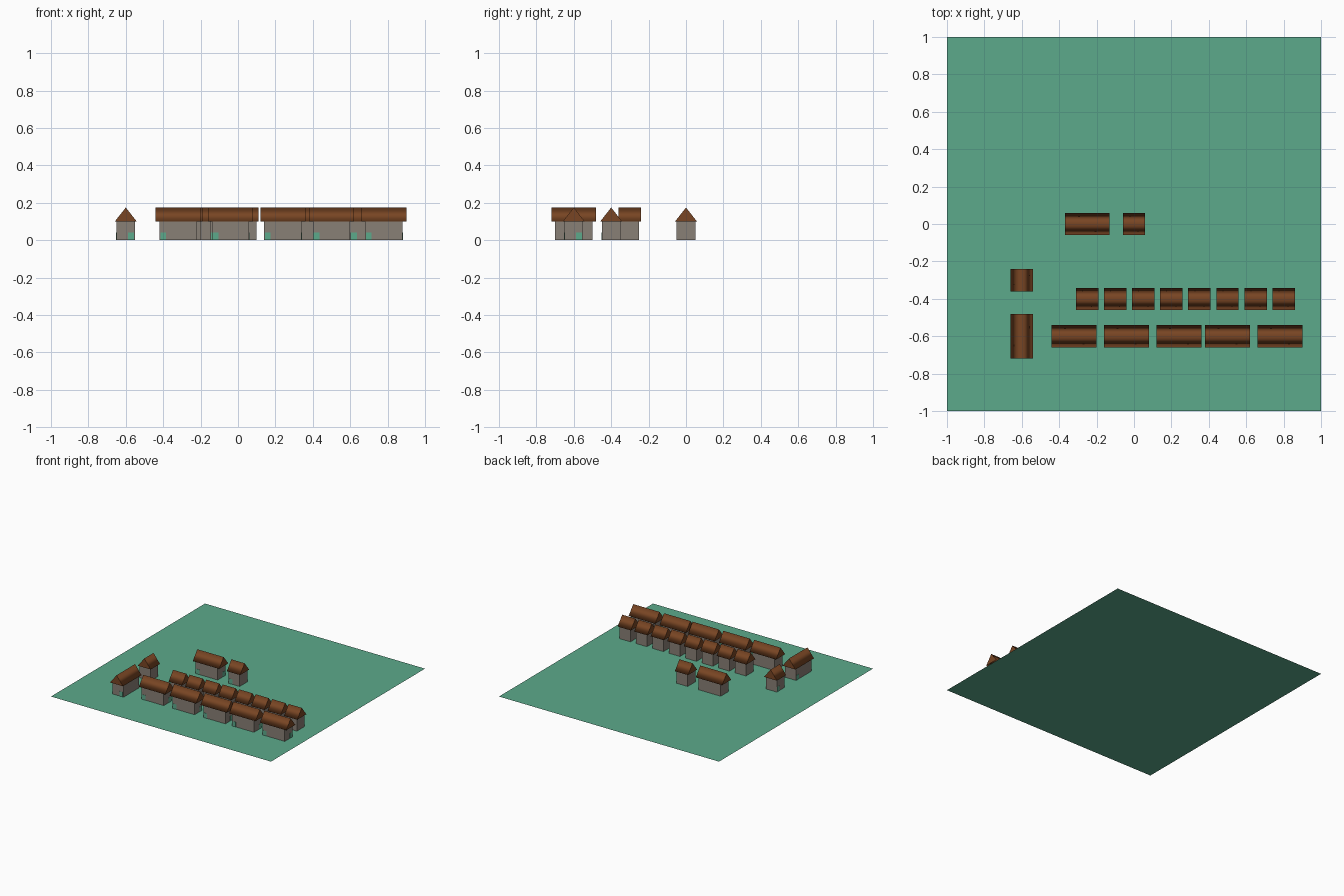
import bpy
import bmesh
import math
from mathutils import Matrix, Vector

if "Cube" in bpy.data.objects:
    bpy.data.objects.remove(bpy.data.objects["Cube"])


def material(name, rgb):
    m = bpy.data.materials.new(name)
    m.diffuse_color = (*rgb, 1.0)
    m.use_nodes = True
    m.node_tree.nodes["Principled BSDF"].inputs["Base Color"].default_value = m.diffuse_color
    return m


GREEN = material("grass_green", (0.107, 0.40, 0.26))
STONE = material("stone_grey", (0.25, 0.215, 0.182))
BROWN = material("roof_brown", (0.19, 0.06, 0.017))

WALL_H, ROOF_TOP = 0.10, 0.175


def finish(name, bm, mat, xform):
    bmesh.ops.recalc_face_normals(bm, faces=bm.faces)
    mesh = bpy.data.meshes.new(name)
    bm.to_mesh(mesh)
    bm.free()
    mesh.materials.append(mat)
    ob = bpy.data.objects.new(name, mesh)
    ob.matrix_world = xform
    bpy.context.collection.objects.link(ob)
    return ob


def box(name, size, centre, mat, xform):
    bm = bmesh.new()
    bmesh.ops.create_cube(bm, size=1.0)
    for v in bm.verts:
        v.co = Vector(a * b + c for a, b, c in zip(v.co, size, centre))
    return finish(name, bm, mat, xform)


def roof(name, length, xform):
    # triangular prism, softly shaded around the ridge, crisp at the gables
    bm = bmesh.new()
    profile = [(-0.059, WALL_H), (0.059, WALL_H), (0.0, ROOF_TOP)]
    gable = bm.faces.new([bm.verts.new((-length / 2, y, z)) for y, z in profile])
    ext = bmesh.ops.extrude_face_region(bm, geom=[gable], use_keep_orig=True)
    bmesh.ops.translate(bm, vec=(length, 0, 0),
                        verts=[g for g in ext["geom"] if isinstance(g, bmesh.types.BMVert)])
    bm.normal_update()
    for f in bm.faces:
        f.smooth = abs(f.normal.x) < 0.5
    for e in bm.edges:
        e.smooth = abs(e.verts[0].co.x - e.verts[1].co.x) > 1e-4
    return finish(name, bm, BROWN, xform)


def house(kind, x, y, turn=0.0):
    length = 0.20 if kind == "long" else 0.10
    xf = Matrix.Translation((x, y, 0)) @ Matrix.Rotation(turn, 4, 'Z')
    base = 0.0005
    box(kind + "_house_walls", (length, 0.10, WALL_H - base),
        (0, 0, (WALL_H + base) / 2), STONE, xf)
    roof(kind + "_house_roof", length * 1.2, xf)
    # front door near the left corner
    door_x = -0.08 if kind == "long" else -0.03
    box(kind + "_house_front_door", (0.03, 0.003, 0.04), (door_x, -0.05, 0.0205), GREEN, xf)
    if kind == "long":
        # second door in the gable end
        box("long_house_side_door", (0.003, 0.03, 0.04), (length / 2, 0.028, 0.0205), GREEN, xf)


# flat ground
bm = bmesh.new()
bmesh.ops.create_grid(bm, x_segments=1, y_segments=1, size=1.0)
finish("meadow", bm, GREEN, Matrix.Identity(4))

# front row of long houses
for x in (-0.32, -0.04, 0.24, 0.50, 0.78):
    house("long", x, -0.60)

# second row of small houses
for i in range(8):
    house("small", -0.25 + 0.15 * i, -0.40)

# pair at the centre
house("long", -0.25, 0.0)
house("small", 0.0, 0.0)

# turned pair on the left
house("long", -0.60, -0.60, -math.pi / 2)
house("small", -0.60, -0.30, -math.pi / 2)
